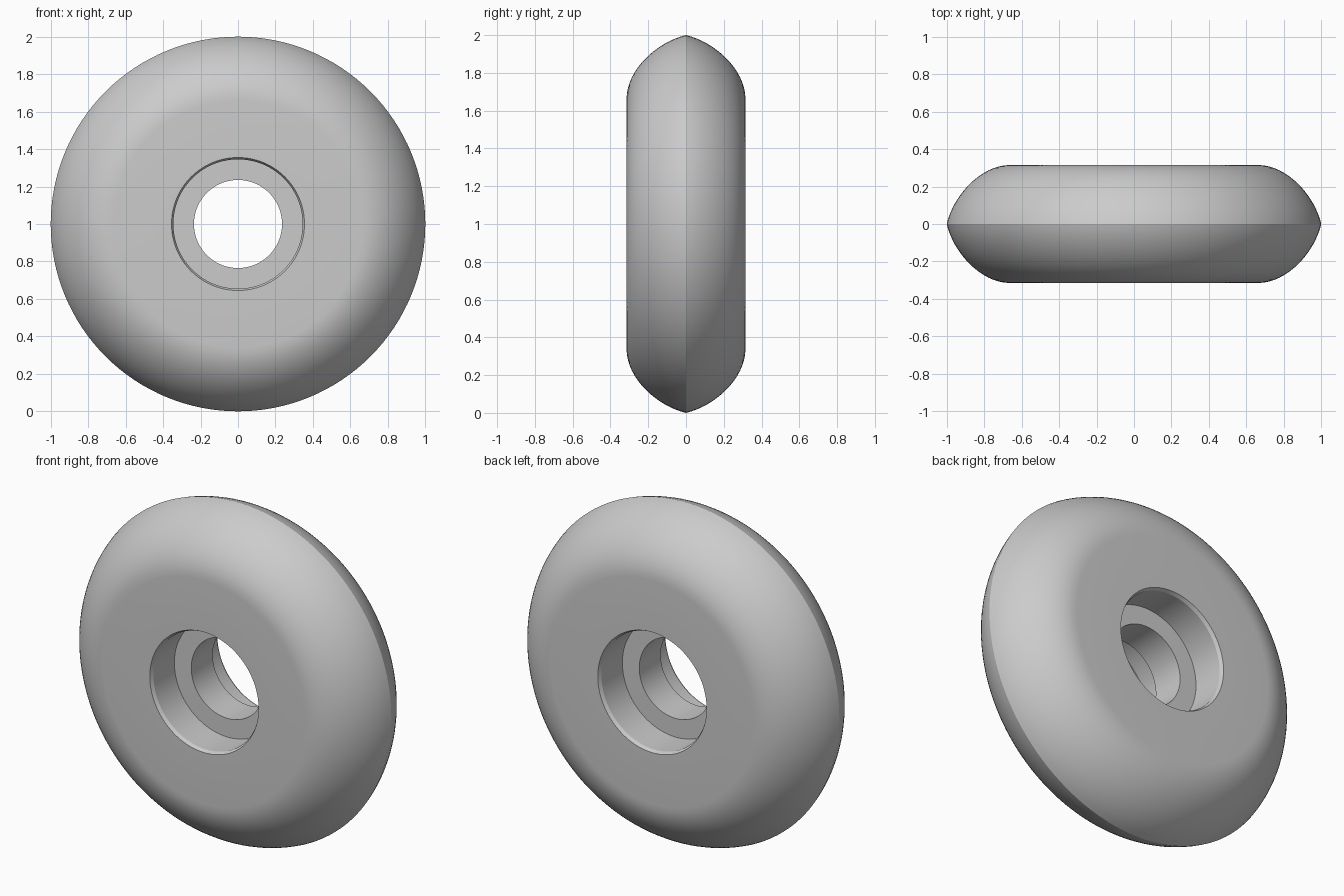
import bpy, bmesh, math

if "Cube" in bpy.data.objects:
    bpy.data.objects.remove(bpy.data.objects["Cube"])

SEGMENTS = 128
HALF_W = 0.315

grey = bpy.data.materials.new("light_grey")
grey.diffuse_color = (0.6, 0.6, 0.6, 1)
grey.use_nodes = True
grey.node_tree.nodes["Principled BSDF"].inputs["Base Color"].default_value = grey.diffuse_color


def mirrored(half):
    """Half profile (radius, y >= 0) running from the centre plane, completed on -y."""
    return [(r, -y) for r, y in reversed(half) if y > 1e-6] + half


def lathe(name, profile):
    """Spin a (radius, y) profile around the wheel axle (y, at z = 1)."""
    bm = bmesh.new()
    rings = []
    for i in range(SEGMENTS):
        a = 2 * math.pi * i / SEGMENTS
        rings.append([bm.verts.new((r * math.cos(a), y, 1 + r * math.sin(a)))
                      for r, y in profile])
    for i in range(SEGMENTS):
        p, q = rings[i], rings[(i + 1) % SEGMENTS]
        for j in range(len(profile) - 1):
            bm.faces.new((p[j], p[j + 1], q[j + 1], q[j]))
    me = bpy.data.meshes.new(name)
    bm.to_mesh(me)
    bm.free()
    me.materials.append(grey)
    ob = bpy.data.objects.new(name, me)
    bpy.context.collection.objects.link(ob)
    bpy.ops.object.select_all(action='DESELECT')
    ob.select_set(True)
    bpy.context.view_layer.objects.active = ob
    bpy.ops.object.shade_smooth_by_angle(angle=math.radians(20))
    return ob


def bezier(p0, p1, p2, p3, n):
    return [tuple((1 - t) ** 3 * a + 3 * (1 - t) ** 2 * t * b + 3 * (1 - t) * t * t * c + t ** 3 * d
                  for a, b, c, d in zip(p0, p1, p2, p3))
            for t in (k / n for k in range(n + 1))]


# Tyre: rounded tread with a slight centre ridge, then flat side walls
tread = bezier((1.0, 0.0), (0.965, 0.15), (0.82, HALF_W), (0.66, HALF_W), 16)
lathe("wheel_tyre", mirrored(tread + [(0.355, HALF_W)]))

# Hub: chamfered bearing seats on both sides and a narrower through bore
hub = [(0.235, 0.10), (0.345, 0.10), (0.345, 0.295), (0.355, HALF_W)]
lathe("wheel_hub", [(r, y) for r, y in reversed(mirrored(hub))])
